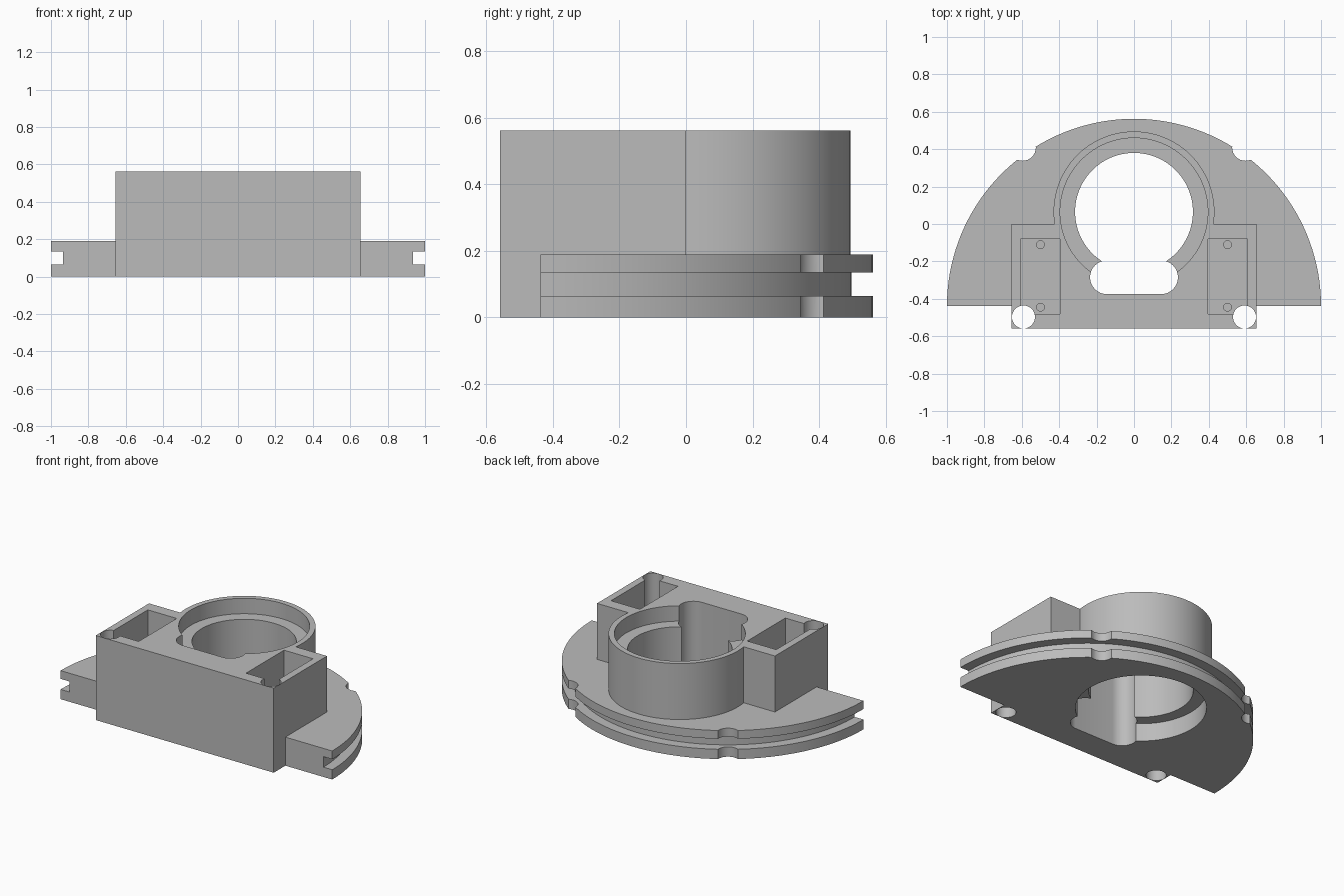
import bpy, bmesh, math

cube = bpy.data.objects.get("Cube")
if cube:
    bpy.data.objects.remove(cube, do_unlink=True)

TOP = 0.5625       # block height
PLATE = 0.19       # flange height
ARC_Y = -0.4375    # centre of the flange arc
BORE_Y = 0.065     # centre of the boss and bore

grey = bpy.data.materials.new("plain grey")
grey.use_nodes = True
grey.diffuse_color = (0.5, 0.5, 0.5, 1)
grey.node_tree.nodes["Principled BSDF"].inputs["Base Color"].default_value = (0.5, 0.5, 0.5, 1)


def finish(name, bm):
    bmesh.ops.recalc_face_normals(bm, faces=bm.faces)
    mesh = bpy.data.meshes.new(name)
    bm.to_mesh(mesh)
    bm.free()
    mesh.materials.append(grey)
    obj = bpy.data.objects.new(name, mesh)
    bpy.context.collection.objects.link(obj)
    return obj


def lathe(name, x, y, profile, sides=64):
    """Solid turned about a vertical axis from (radius, height) points."""
    bm = bmesh.new()
    rings = [[bm.verts.new((x + r * math.cos(math.tau * i / sides),
                            y + r * math.sin(math.tau * i / sides), z))
              for i in range(sides)] for r, z in profile]
    for a, b in zip(rings, rings[1:]):
        for i in range(sides):
            j = (i + 1) % sides
            bm.faces.new((a[i], a[j], b[j], b[i]))
    bm.faces.new(rings[0])
    bm.faces.new(rings[-1])
    return finish(name, bm)


def rod(name, x, y, r, z0, z1, sides=32):
    return lathe(name, x, y, [(r, z0), (r, z1)], sides)


def extrude(name, outline, z0, z1):
    bm = bmesh.new()
    face = bm.faces.new([bm.verts.new((x, y, z0)) for x, y in outline])
    geom = bmesh.ops.extrude_face_region(bm, geom=[face])["geom"]
    tops = [v for v in geom if isinstance(v, bmesh.types.BMVert)]
    bmesh.ops.translate(bm, verts=tops, vec=(0, 0, z1 - z0))
    return finish(name, bm)


def box(name, x0, x1, y0, y1, z0, z1):
    return extrude(name, [(x0, y0), (x1, y0), (x1, y1), (x0, y1)], z0, z1)


def combine(target, tool, operation):
    mod = target.modifiers.new(tool.name, "BOOLEAN")
    mod.operation, mod.solver, mod.object = operation, "EXACT", tool
    bpy.context.view_layer.objects.active = target
    bpy.ops.object.modifier_apply(modifier=mod.name)
    bpy.data.objects.remove(tool, do_unlink=True)


# Half-round flange with a groove around its rim
body = lathe("bearing_housing", 0, ARC_Y,
             [(1, 0), (1, 0.065), (0.935, 0.065), (0.935, 0.135), (1, 0.135), (1, PLATE)], 144)
combine(body, box("front_trim", -2, 2, -2, ARC_Y, -1, 1), "DIFFERENCE")

# Rim notches
for s in (-1, 1):
    combine(body, rod("rim_notch", s * 0.595, 0.408, 0.07, -0.1, 0.3), "DIFFERENCE")

# Rectangular block and round boss
combine(body, box("block", -0.655, 0.655, -0.56, 0, 0, TOP), "UNION")
combine(body, rod("boss", 0, BORE_Y, 0.43, 0.1, TOP, 96), "UNION")

# Bore, widened at both ends
combine(body, lathe("bore", 0, BORE_Y,
                    [(0.395, -0.1), (0.395, 0.12), (0.315, 0.12), (0.315, 0.46),
                     (0.395, 0.46), (0.395, 0.7)], 96), "DIFFERENCE")

# Round-ended slot in front of the bore
slot = []
for s in (1, -1):
    for i in range(17):
        a = s * math.pi / 2 * (i / 8 - 1) if s > 0 else math.pi / 2 * (1 + i / 8)
        slot.append((s * 0.145 + 0.09 * math.cos(a), -0.285 + 0.09 * math.sin(a)))
combine(body, extrude("slot", slot, -0.1, 0.7), "DIFFERENCE")

# Side pockets with screw holes, and the corner holes
for s in (-1, 1):
    x0, x1 = sorted((s * 0.395, s * 0.608))
    combine(body, box("pocket", x0, x1, -0.48, -0.08, PLATE, 0.7), "DIFFERENCE")
    for y in (-0.11, -0.445):
        combine(body, rod("screw_hole", s * 0.5, y, 0.021, 0.07, 0.3, 20), "DIFFERENCE")
    combine(body, rod("corner_hole", s * 0.591, -0.497, 0.0615, -0.1, 0.7), "DIFFERENCE")

# Smooth curved walls, sharp edges
bpy.ops.object.select_all(action="DESELECT")
body.select_set(True)
bpy.context.view_layer.objects.active = body
bpy.ops.object.shade_smooth_by_angle(angle=math.radians(30))
